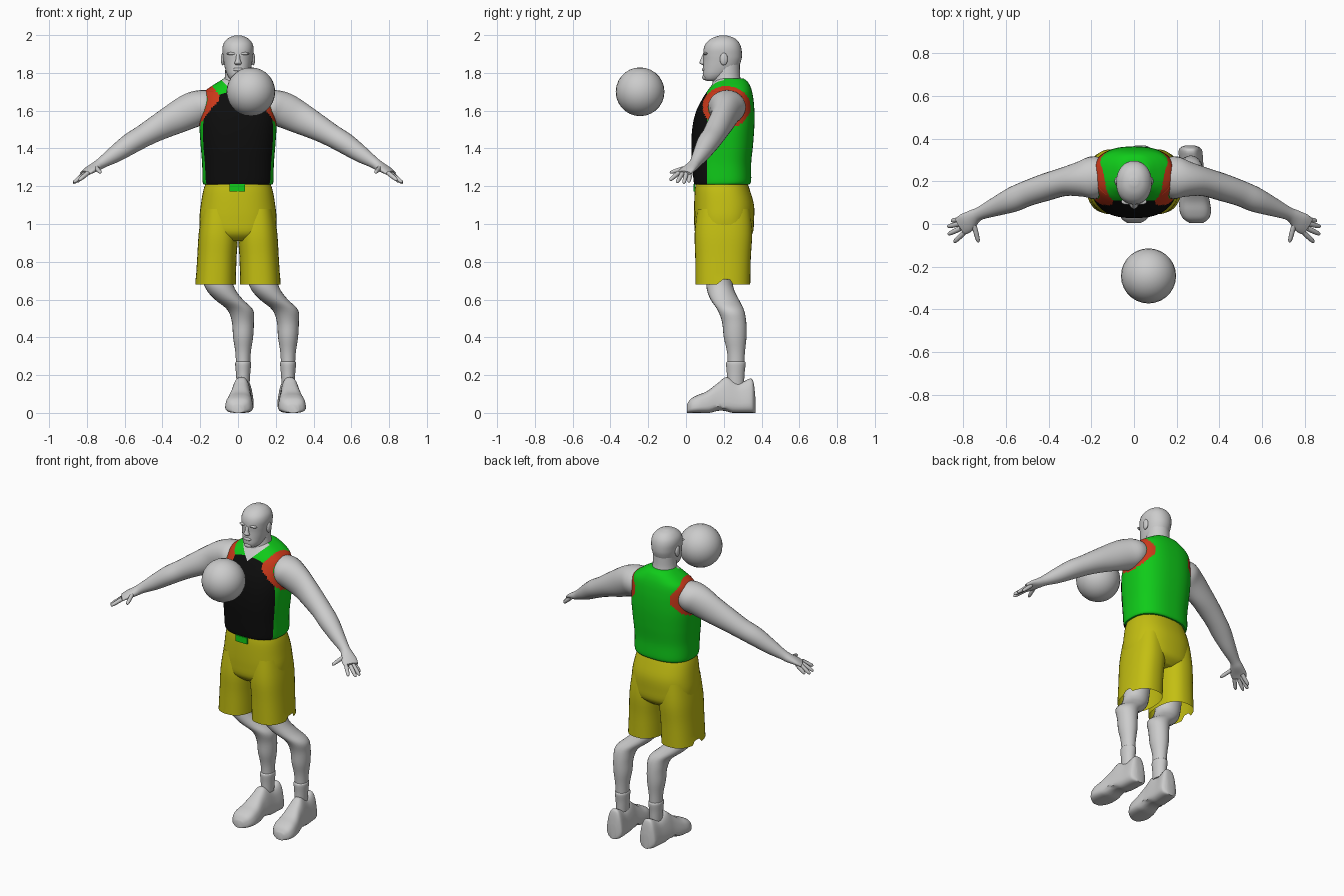
import bpy, bmesh, math
from mathutils import Vector

cube = bpy.data.objects.get("Cube")
if cube:
    bpy.data.objects.remove(cube, do_unlink=True)


def material(name, r, g, b):
    m = bpy.data.materials.new(name)
    m.use_nodes = True
    m.diffuse_color = (r, g, b, 1)
    m.node_tree.nodes["Principled BSDF"].inputs["Base Color"].default_value = (r, g, b, 1)
    return m


GREY = material("plain grey", .6, .6, .6)
GREEN = material("jersey green", .005, .6, .01)
BLACK = material("jersey black", .004, .004, .004)
YELLOW = material("shorts yellow", .55, .52, .006)
RED = material("trim red", .6, .04, .01)


def finish(name, bm, *mats):
    bmesh.ops.recalc_face_normals(bm, faces=bm.faces)
    mesh = bpy.data.meshes.new(name)
    bm.to_mesh(mesh)
    bm.free()
    for m in mats:
        mesh.materials.append(m)
    mesh.shade_smooth()
    ob = bpy.data.objects.new(name, mesh)
    bpy.context.collection.objects.link(ob)
    return ob


def spline(rows, steps):
    """Catmull-Rom through rows of numbers."""
    out = []
    for i in range(len(rows) - 1):
        a, b, c, d = (rows[max(0, min(j, len(rows) - 1))] for j in (i - 1, i, i + 1, i + 2))
        for k in range(steps):
            t = k / steps
            out.append([q + t / 2 * (r - p + t * (2*p - 5*q + 4*r - s + t * (3*(q - r) + s - p)))
                        for p, q, r, s in zip(a, b, c, d)])
    return out + [list(rows[-1])]


def loft(rows, n=24, power=2, steps=4, mode="level", caps=True):
    """Skin rows of (x, y, z, radius_a, radius_b); rings lie level, upright or across the path."""
    bm = bmesh.new()
    rows = spline(rows, steps)
    rings = []
    for i, row in enumerate(rows):
        center = Vector(row[:3])
        u, v = Vector((1, 0, 0)), Vector((0, 1, 0))
        if mode == "upright":
            v = Vector((0, 0, 1))
        if mode == "path":
            ahead, behind = rows[min(i + 1, len(rows) - 1)], rows[max(i - 1, 0)]
            t = (Vector(ahead[:3]) - Vector(behind[:3])).normalized()
            u = t.cross(Vector((0, 0, 1))).normalized()
            v = u.cross(t)
        ring = []
        for k in range(n):
            a = math.tau * k / n
            c, s = math.cos(a), math.sin(a)
            ring.append(bm.verts.new(
                center + u * math.copysign(abs(c) ** (2 / power), c) * row[3]
                + v * math.copysign(abs(s) ** (2 / power), s) * row[4]))
        rings.append(ring)
    for lo, hi in zip(rings, rings[1:]):
        for k in range(n):
            bm.faces.new((lo[k], lo[(k + 1) % n], hi[(k + 1) % n], hi[k]))
    if caps:
        bm.faces.new(rings[0])
        bm.faces.new(rings[-1])
    return bm


def stack(rows):
    """Rows of (z, front y, back y, half width) to loft rows."""
    return [(0, (f + b) / 2, z, w, (b - f) / 2) for z, f, b, w in rows]


def flip(rows, s):
    return [(r[0] * s, *r[1:]) for r in rows]


def blob(name, loc, size, mat, segs=24):
    bm = bmesh.new()
    bmesh.ops.create_uvsphere(bm, u_segments=segs, v_segments=segs // 2, radius=1)
    for v in bm.verts:
        v.co = Vector(loc) + Vector(a * b for a, b in zip(v.co, size))
    return finish(name, bm, mat)


# Jersey: lofted, then cut along the colour borders
bm = loft(stack([
    (1.21, .045, .335, .182), (1.23, .04, .345, .188), (1.32, .033, .345, .19),
    (1.42, .028, .355, .198), (1.52, .035, .362, .204), (1.6, .055, .362, .2),
    (1.66, .085, .357, .194), (1.7, .11, .35, .178), (1.73, .132, .34, .14),
    (1.755, .15, .325, .1), (1.77, .165, .305, .075)]), n=96, power=2.5, steps=8)
cuts = [((0, .11, 0), (0, 1, 0)), ((0, 0, 1.7), (0, 0, 1)),
        ((0, 0, 1.675), (1, 0, -1)), ((0, 0, 1.675), (1, 0, 1))]
for co, no in cuts:
    bmesh.ops.bisect_plane(bm, geom=bm.verts[:] + bm.edges[:] + bm.faces[:], plane_co=co, plane_no=no)
for f in bm.faces:
    x, y, z = f.calc_center_median()
    armhole = ((y - .215) / .115) ** 2 + ((z - 1.62) / .1) ** 2
    if y < .2 and z > 1.675 + abs(x):
        f.material_index = 3
    elif abs(x) > .1 and .7 < armhole < 1.22:
        f.material_index = 2
    elif y < .11 and z < 1.7:
        f.material_index = 1
finish("jersey", bm, GREEN, BLACK, RED, GREY)

# Shorts: hips, two open legs with side notches, and a waist tie
finish("shorts_hips", loft(stack([
    (1.23, .055, .32, .165), (1.18, .047, .338, .183), (1.1, .043, .36, .197),
    (1.02, .043, .36, .204), (.95, .05, .352, .19), (.91, .09, .31, .12)]), n=40, power=2.4), YELLOW)
for s, side in ((-1, "right"), (1, "left")):
    bm = loft(flip([(.1, .2, 1.08, .09, .14), (.104, .198, .95, .104, .152),
                    (.112, .196, .82, .104, .147), (.118, .195, .68, .107, .145)], s),
              n=40, power=2.4, caps=False)
    for v in bm.verts:
        if v.co.z < .69 and abs(v.co.x) > .222 and abs(v.co.y - .21) < .02:
            v.co.z += .035
    finish(side + "_shorts_leg", bm, YELLOW)
bm = bmesh.new()
bmesh.ops.create_cube(bm, size=1)
for v in bm.verts:
    v.co = Vector((v.co.x * .08 - .004, v.co.y * .009 + .043, v.co.z * .04 + 1.192))
tie = finish("waist_tie", bm, GREEN)
tie.data.shade_flat()

# Head and neck
finish("neck", loft(stack([
    (1.66, .13, .3, .1), (1.72, .135, .3, .085), (1.78, .145, .287, .07),
    (1.86, .15, .285, .066)])), GREY)
finish("head", loft(stack([
    (1.757, .112, .16, .022), (1.766, .097, .19, .04), (1.79, .089, .235, .057),
    (1.825, .09, .275, .069), (1.865, .092, .292, .077), (1.895, .091, .296, .081),
    (1.93, .094, .293, .083), (1.96, .108, .281, .074), (1.985, .14, .255, .05),
    (1.998, .18, .215, .018)]), n=32, power=2.15), GREY)
finish("nose", loft([(0, .098, 1.9, .009, .008), (0, .09, 1.87, .012, .014),
                     (0, .089, 1.852, .019, .018), (0, .095, 1.842, .013, .008)], n=14), GREY)
blob("lips", (0, .094, 1.818), (.027, .01, .01), GREY)
blob("chin", (0, .102, 1.777), (.026, .017, .016), GREY)
for s, side in ((-1, "right"), (1, "left")):
    blob(side + "_brow", (s * .032, .104, 1.902), (.028, .014, .008), GREY)
    blob(side + "_ear", (s * .08, .2, 1.873), (.011, .021, .033), GREY)

# Arms, palms and fingers
ARM = [(.12, .22, 1.63, .08, .075), (.19, .217, 1.62, .1, .09), (.25, .21, 1.6, .083, .093),
       (.33, .197, 1.56, .067, .084), (.42, .17, 1.512, .064, .07), (.5, .143, 1.466, .06, .06),
       (.57, .113, 1.425, .058, .056), (.65, .08, 1.37, .044, .045), (.72, .05, 1.325, .031, .03),
       (.75, .033, 1.305, .036, .026), (.785, .006, 1.285, .047, .019), (.81, -.012, 1.268, .044, .014)]
FINGERS = {  # base and tip
    "little": ((.8, .024, 1.272), (.855, .015, 1.222)),
    "ring": ((.812, .002, 1.268), (.872, -.012, 1.216)),
    "middle": ((.81, -.02, 1.266), (.87, -.048, 1.22)),
    "index": ((.795, -.04, 1.27), (.842, -.085, 1.232)),
    "thumb": ((.75, 0, 1.298), (.728, -.085, 1.272))}
for s, side in ((-1, "right"), (1, "left")):
    finish(side + "_arm", loft(flip(ARM, s), mode="path"), GREY)
    for finger, (base, tip) in FINGERS.items():
        b, t = Vector(base), Vector(tip)
        rows = [(*b.lerp(t, k), r, r) for k, r in ((0, .012), (.5, .0115), (.9, .009), (1, .004))]
        finish(side + "_" + finger, loft(flip(rows, s), n=10, steps=2, mode="path"), GREY)

# Legs, socks and shoes
LEG = [(-.11, .19, .9, .08, .1), (-.108, .178, .72, .078, .072), (-.092, .182, .655, .077, .072),
       (-.048, .205, .6, .074, .075), (.012, .237, .545, .068, .07), (.026, .255, .48, .058, .064),
       (.027, .26, .4, .053, .06), (.027, .265, .31, .04, .046), (.027, .264, .18, .035, .042)]
SHOE = [  # y, half width, top
    (.367, .025, .09), (.358, .05, .165), (.34, .063, .188), (.28, .062, .165), (.215, .066, .195),
    (.17, .068, .165), (.11, .076, .12), (.06, .077, .1), (.025, .062, .08), (.004, .03, .05)]
for side, shift, heel, toe in (("right", 0, .03, 0), ("left", .238, .262, .292)):
    finish(side + "_leg", loft([(r[0] + shift, *r[1:]) for r in LEG]), GREY)
    ankle = .027 + shift
    finish(side + "_sock", loft([(ankle, .262, .15, .034, .045), (ankle, .263, .21, .038, .047),
                                 (ankle, .264, .262, .042, .052), (ankle, .264, .272, .037, .045)]), GREY)
    rows = [(toe + (heel - toe) * y / .367, y, top / 2 + .003, w, top / 2 - .003) for y, w, top in SHOE]
    bm = loft(rows, n=28, power=3, mode="upright")
    for v in bm.verts:  # narrow towards the laces, arch under the sole
        mid = toe + (heel - toe) * v.co.y / .367
        v.co.x = mid + (v.co.x - mid) * (1.06 - 2.6 * v.co.z)
        if v.co.z < .03 and .13 < v.co.y < .24:
            v.co.z += .012 * math.sin((v.co.y - .13) / .11 * math.pi)
        v.co.z = max(0, v.co.z - .006)
    finish(side + "_shoe", bm, GREY)

# Ball
blob("ball", (.068, -.243, 1.7), (.129, .129, .129), GREY, 28)

bpy.ops.object.select_all(action="DESELECT")
for ob in bpy.context.collection.objects:
    if ob.type == "MESH" and ob.name != "waist_tie":
        ob.select_set(True)
        bpy.context.view_layer.objects.active = ob
bpy.ops.object.shade_smooth_by_angle(angle=math.radians(50))
